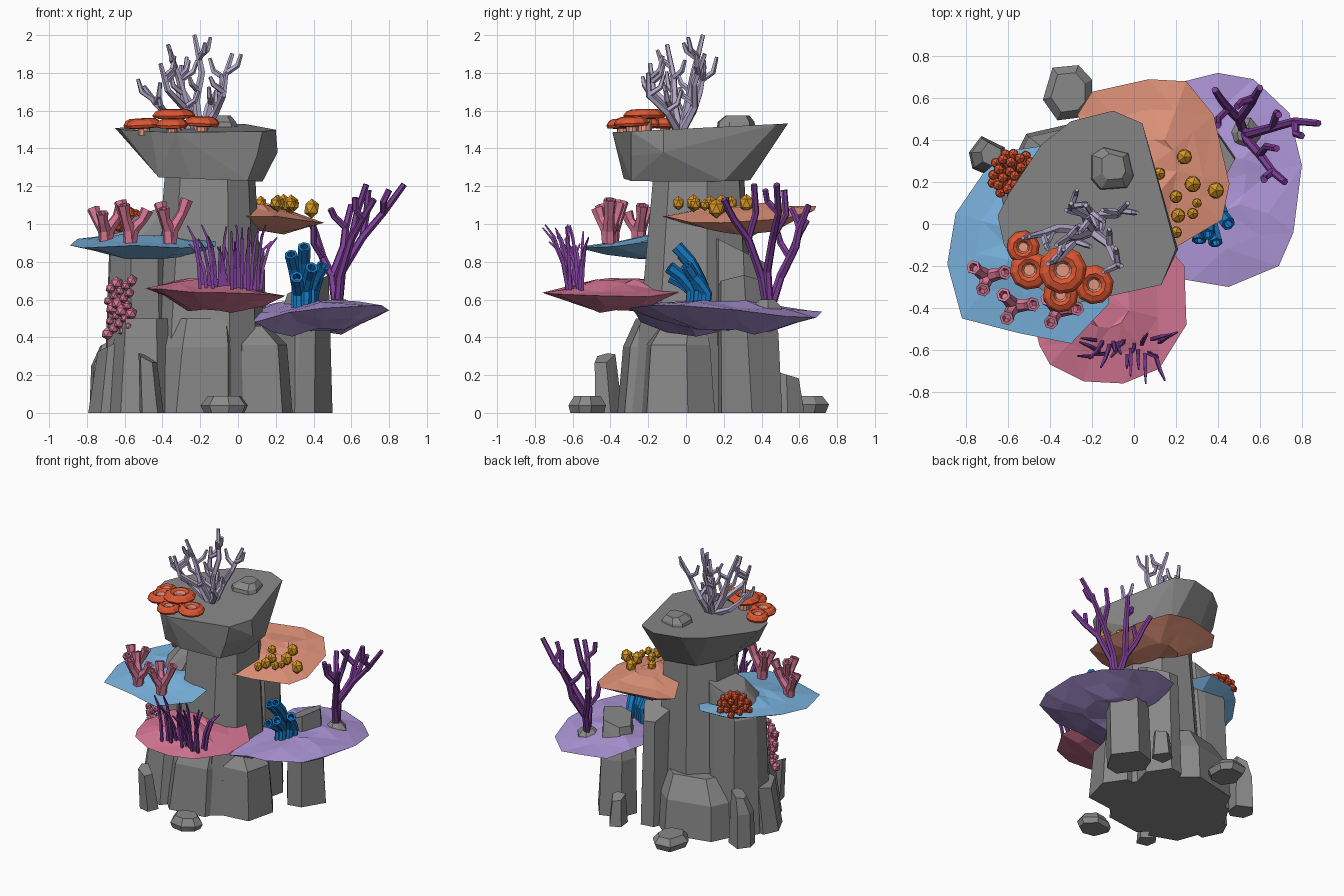
import bpy, bmesh, math, random
from mathutils import Vector as V

if "Cube" in bpy.data.objects:
    bpy.data.objects.remove(bpy.data.objects["Cube"])
R = random.Random(7)

def material(name, rgb):
    m = bpy.data.materials.new(name)
    m.diffuse_color = [((c / 255 + .055) / 1.055) ** 2.4 for c in rgb] + [1]
    m.use_nodes = True
    m.node_tree.nodes["Principled BSDF"].inputs["Base Color"].default_value = m.diffuse_color
    return m

GREY = material("rock grey", (136, 136, 136))
SKY = material("light blue", (124, 182, 226))
PINK = material("pink", (216, 120, 150))
SALMON = material("salmon", (232, 152, 126))
LILAC = material("lilac", (174, 150, 216))
LAV = material("pale lavender", (180, 170, 202))
RED = material("red orange", (222, 86, 50))
GOLD = material("gold", (216, 152, 36))
BLUE = material("strong blue", (20, 120, 196))
PURPLE = material("purple", (126, 62, 152))

def finish(name, bm, *mats):
    bmesh.ops.recalc_face_normals(bm, faces=bm.faces)
    me = bpy.data.meshes.new(name)
    bm.to_mesh(me)
    bm.free()
    for m in mats:
        me.materials.append(m)
    ob = bpy.data.objects.new(name, me)
    bpy.context.collection.objects.link(ob)

def hull(name, pts):
    bm = bmesh.new()
    for p in pts:
        bm.verts.new(p)
    bmesh.ops.convex_hull(bm, input=bm.verts)
    bmesh.ops.delete(bm, geom=[v for v in bm.verts if not v.link_faces], context='VERTS')
    bmesh.ops.dissolve_limit(bm, angle_limit=.06, verts=bm.verts, edges=bm.edges)
    finish(name, bm, GREY)

def rock(name, rings, n=7, jit=.06, slope=(0, 0)):
    """Faceted stone: rings of (cx, cy, rx, ry, z); the top ring may slope."""
    pts, a0 = [], R.random()
    js = [(R.uniform(-.25, .25), R.uniform(1 - jit, 1 + jit)) for _ in range(n)]
    for k, (cx, cy, rx, ry, z) in enumerate(rings):
        for i, (da, s) in enumerate(js):
            a = a0 + (i + da) * math.tau / n
            dx, dy = rx * s * math.cos(a), ry * s * math.sin(a)
            dz = slope[0] * dx + slope[1] * dy if k == len(rings) - 1 else 0
            pts.append((cx + dx, cy + dy, z + dz))
    hull(name, pts)

def plate(name, rim, top, bottom, mat):
    """Shelf coral: irregular rim, low crown (x,y,z) and deeper underside (x,y,z)."""
    bm = bmesh.new()
    n = len(rim)
    def ring(c, f):
        return [bm.verts.new(V(p).lerp(V(c), f) + V((0, 0, R.uniform(-.012, .012)))) for p in rim]
    edge = ring(rim[0], 0)
    for c, fs in ((top, (.35, .7)), (bottom, (.28, .6))):
        prev = edge
        for f in fs:
            cur = ring(c, f)
            for i in range(n):
                j = (i + 1) % n
                bm.faces.new((prev[i], prev[j], cur[j], cur[i]))
            prev = cur
        bm.faces.new(prev)
    bmesh.ops.triangulate(bm, faces=bm.faces)
    finish(name, bm, mat)

def tube(bm, pts, radii, sides=6, hollow=False, axis=None, mats=None):
    pts = [V(p) for p in pts]
    radii = list(radii)
    n, rings, u = len(pts), [], None
    tans = [V(axis) if axis else (pts[min(i + 1, n - 1)] - pts[max(i - 1, 0)]).normalized() for i in range(n)]
    if hollow:
        e, t, r = pts[-1], tans[-1], radii[-1]
        pts += [e, e - t * r * 1.2]
        radii += [r * .6, r * .5]
        tans += [t, t]
    for p, r, t in zip(pts, radii, tans):
        u = t.orthogonal() if u is None else u - t * u.dot(t)
        u.normalize()
        w = t.cross(u)
        rings.append([bm.verts.new(p + (u * math.cos(a) + w * math.sin(a)) * r)
                      for a in (math.tau * k / sides for k in range(sides))])
    for k in range(len(rings) - 1):
        for i in range(sides):
            j = (i + 1) % sides
            f = bm.faces.new((rings[k][i], rings[k][j], rings[k + 1][j], rings[k + 1][i]))
            f.material_index = mats[k] if mats else 0
    bm.faces.new(rings[0])
    bm.faces.new(rings[-1]).material_index = mats[-1] if mats else 0

def taper(a, b, n):
    return [a + (b - a) * i / (n - 1) for i in range(n)]

def ball(bm, c, r, sz=1):
    g = bmesh.ops.create_icosphere(bm, subdivisions=1, radius=r)
    for v in g['verts']:
        v.co = V((v.co.x, v.co.y, v.co.z * sz)) + V(c)

# rock tower
rock("main_column", [(-.18, .04, .34, .38, 0), (-.17, .06, .28, .33, .7), (-.16, .06, .25, .27, 1.27)], 8)
rock("left_pillar", [(-.52, .07, .2, .27, 0), (-.52, .07, .17, .23, .88), (-.43, .11, .13, .15, 1.08)], 7, .05, (.35, 0))
rock("back_block", [(-.27, .22, .37, .29, 0), (-.27, .22, .35, .27, .26), (-.24, .2, .26, .2, .42)], 7)
rock("front_block", [(-.22, -.18, .24, .2, 0), (-.2, -.15, .21, .2, .35), (-.19, -.1, .18, .18, .5)], 7)
rock("left_front_block", [(-.48, -.12, .21, .23, 0), (-.48, -.08, .17, .18, .5)], 6)
rock("right_buttress", [(.1, -.04, .19, .22, 0), (.09, -.04, .17, .19, .36), (.04, -.02, .12, .14, .46)], 6)
rock("right_pillar", [(.34, .34, .16, .17, 0), (.34, .33, .15, .16, .42), (.37, .3, .11, .13, .68)], 6, .04, (.45, 0))
rock("rear_buttress", [(.02, .3, .14, .18, 0), (.02, .29, .12, .16, .86)], 6, .04, (0, -.5))
rock("left_base_stone", [(-.7, .32, .09, .1, 0), (-.7, .32, .08, .09, .25), (-.68, .33, .05, .06, .38)], 6, .05, (.5, 0))
rock("left_front_base_stone", [(-.7, -.0, .09, .14, 0), (-.67, .02, .07, .12, .36)], 6, .05, (.5, 0))
rock("front_spike_stone", [(-.46, -.41, .065, .08, 0), (-.48, -.43, .05, .06, .29)], 5, .05, (-.5, .2))
rock("rear_spike_stone", [(.2, .55, .07, .08, 0), (.2, .54, .05, .06, .2)], 5, .05, (0, -.3))
rock("front_boulder", [(-.07, -.52, .11, .09, 0), (-.07, -.52, .13, .1, .04), (-.07, -.52, .09, .07, .09)], 7)
rock("rear_boulder", [(-.31, .63, .11, .12, 0), (-.31, .63, .13, .14, .045), (-.31, .63, .09, .1, .09)], 7)
rock("coral_foot_stone", [(.53, .43, .09, .08, .52), (.53, .43, .08, .075, .56), (.53, .43, .04, .04, .6)], 7)
rock("summit_stone", [(-.11, .26, .12, .12, 1.48), (-.11, .26, .1, .11, 1.54), (-.1, .27, .06, .07, 1.575)], 7)

# overhanging top slab
top = [(-.10, .54), (-.30, .49), (-.44, .38), (-.6, .14), (-.65, .04), (-.62, -.1), (-.46, -.3),
       (-.33, -.39), (-.05, -.32), (.13, -.29), (.2, -.12), (.12, .17), (.04, .48)]
low = [(-.42, -.28), (-.25, -.33), (.05, -.29), (.13, -.1), (.09, .2), (-.05, .34), (-.3, .3), (-.42, .1)]
hull("top_slab", [(x, y, 1.505 + .05 * y) for x, y in top] + [(x, y, 1.23 - .04 * x) for x, y in low]
     + [(.21, -.12, 1.38), (.1, -.29, 1.36)])

# shelf corals
plate("blue_shelf", [(-.38, .38, .94), (-.59, .35, .94), (-.72, .24, .94), (-.85, .05, .92), (-.89, -.19, .895),
      (-.82, -.45, .885), (-.55, -.52, .875), (-.3, -.57, .87), (-.12, -.38, .88), (-.12, -.1, .91), (-.25, .2, .93)],
      (-.5, -.05, .965), (-.45, -.05, .77), SKY)
plate("pink_shelf", [(-.49, -.42, .66), (-.45, -.58, .655), (-.4, -.67, .65), (-.24, -.75, .64), (-.05, -.76, .635),
      (.12, -.69, .63), (.25, -.48, .61), (.24, -.2, .61), (.1, -.04, .63), (-.25, -.05, .69), (-.42, -.2, .68)],
      (-.14, -.38, .725), (-.14, -.3, .48), PINK)
plate("lilac_shelf", [(.2, .67, .55), (.4, .72, .53), (.57, .69, .51), (.74, .53, .52), (.8, .28, .545), (.76, -.04, .56),
      (.69, -.2, .56), (.45, -.3, .56), (.27, -.27, .54), (.09, -.24, .47), (.08, .1, .53), (.12, .5, .56)],
      (.42, .22, .615), (.42, .25, .36), LILAC)
plate("salmon_shelf", [(-.27, .52, 1.07), (-.2, .63, 1.08), (.07, .69, 1.09), (.25, .68, 1.07), (.38, .52, 1.03),
      (.455, .19, 1.01), (.42, .02, 1.02), (.2, -.11, 1.05), (-.03, -.13, 1.05), (-.1, .2, 1.08)],
      (.1, .28, 1.115), (.1, .33, .9), SALMON)

# staghorn coral on the summit
bm = bmesh.new()
base = V((-.2, -.03, 1.5))
tips = [(-.23, .09, 2.0), (-.37, -.1, 1.95), (-.5, -.06, 1.73), (-.03, .1, 1.9), (-.06, -.2, 1.8),
        (-.3, .1, 1.84), (-.41, -.19, 1.85)]
for t in tips:
    d = V(t) - base
    out = V((d.x, d.y, 0))
    def jit(s=.035):
        return V((R.uniform(-s, s), R.uniform(-s, s), 0))
    pts = [base + out * .1, base + d * .3 + out * .15 + jit(), base + d * .6 + out * .2 + jit(), V(t)]
    tube(bm, pts, (.024, .021, .018, .012), 5)
    for k in (1, 2, 2):
        p = pts[k].lerp(pts[k + 1], R.uniform(0, .5))
        a = R.uniform(0, math.tau)
        q = p + V((math.cos(a) * .06, math.sin(a) * .06, .04))
        q2 = q + V((math.cos(a) * .02, math.sin(a) * .02, R.uniform(.04, .08)))
        tube(bm, [p, q, q2], (.016, .015, .01), 5)
finish("staghorn_coral", bm, LAV)

# domed mushroom corals with a central dimple
bm = bmesh.new()
for x, y, r, z in [(-.53, -.11, .08, 1.555), (-.5, -.22, .095, 1.555), (-.34, -.22, .115, 1.605),
                   (-.35, -.34, .085, 1.555), (-.19, -.29, .095, 1.565)]:
    lean = V((x + .3, y + .15, 0)) * .3
    prof = [(.35, 1.47), (.32, z - .05), (.92, z - .045), (1, z - .03), (.85, z - .008), (.58, z + .003),
            (.38, z - .008), (.28, z - .03)]
    tube(bm, [V((x, y, h)) + lean * (h - z) for f, h in prof], [f * r for f, h in prof], 10,
         axis=(V((0, 0, 1)) + lean).normalized(), mats=[1, 0, 0, 0, 0, 0, 1])
finish("mushroom_corals", bm, RED, SALMON)

# forked pink tube corals on the blue shelf
bm = bmesh.new()
for x, y, a, h in [(-.7, -.25, .3, 1.1), (-.57, -.39, 2.2, 1.12), (-.36, -.41, .1, 1.13)]:
    for k, s in enumerate((1, .9, .75)):
        b = a + k * math.tau / 3
        c, d = math.cos(b) * .09, math.sin(b) * .065
        tube(bm, [(x, y, .9), (x + c * .15, y + d * .15, .97), (x + c * .7, y + d * .7, .94 + (h - .94) * s * .6),
                  (x + c, y + d, .94 + (h - .94) * s)], (.036, .034, .027, .035), 6, True)
finish("pink_tube_corals", bm, PINK)

# pink bead corals on the left pillar
bm = bmesh.new()
for i in range(22):
    x = -.69 + .13 * ((i * .618) % 1)
    ball(bm, (x, -.1 - (x + .69) * .75 + R.uniform(-.02, .02), .42 + .28 * i / 21), R.uniform(.022, .037))
finish("pink_bead_corals", bm, PINK)

# red cluster at the back of the blue shelf
bm = bmesh.new()
c = V((-.57, .23, .94))
for i in range(28):
    z = 1 - i / 28
    a = i * 2.4
    s = math.sqrt(1 - z * z)
    d = V((s * math.cos(a) * .11, s * math.sin(a) * .11, z * .11 + .015))
    tube(bm, [c, c + d], (.014, .02), 5)
    ball(bm, c + d, .027)
finish("red_cluster_coral", bm, RED)

# thin sea whips on the pink shelf
bm = bmesh.new()
for i in range(20):
    x = -.2 + .32 * i / 19
    y = -.55 - R.random() * .09
    h = R.uniform(.18, .33)
    dx, dy = (x + .04) * .45 + R.uniform(-.04, .04), R.uniform(-.14, .06)
    tube(bm, [(x, y, .65), (x + dx * .15, y + dy * .2, .67 + h * .4), (x + dx * .5, y + dy * .6, .67 + h * .8),
              (x + dx, y + dy, .67 + h)], (.012, .012, .01, .005), 4)
finish("sea_whips", bm, PURPLE)

# curved blue tube sponges
bm = bmesh.new()
for x, y, x2, y2, h in [(.35, .07, .35, -.05, .88), (.31, .08, .28, -.02, .84), (.39, .06, .45, .0, .78),
                        (.36, .02, .39, -.09, .77), (.32, .03, .31, -.08, .72), (.4, .1, .42, .04, .72)]:
    m = (h - .57)
    tube(bm, [(x, y, .55), (x, y + .01, .57 + m * .4), ((x + x2) / 2, y * .6 + y2 * .4, .57 + m * .75), (x2, y2, h)],
         taper(.027, .035, 4), 7, True)
finish("blue_tube_sponges", bm, BLUE)

# tall purple branching coral on the lilac shelf
bm = bmesh.new()
for p in [[(.53, .44, .56), (.55, .43, .75), (.66, .46, .93), (.77, .49, 1.06), (.88, .48, 1.21)],
          [(.53, .43, .56), (.54, .4, .72), (.6, .33, .92), (.66, .25, 1.03), (.72, .2, 1.13)],
          [(.52, .45, .56), (.5, .5, .72), (.45, .55, .82), (.41, .6, .95), (.385, .64, 1.02)],
          [(.5, .5, .72), (.56, .58, .88), (.57, .6, .98), (.6, .65, 1.1)],
          [(.45, .55, .82), (.4, .5, .9), (.4, .47, 1.0)],
          [(.6, .33, .92), (.63, .37, 1.06), (.68, .36, 1.21)],
          [(.66, .46, .93), (.68, .53, 1.05), (.69, .52, 1.18)],
          [(.77, .49, 1.06), (.77, .43, 1.12), (.8, .42, 1.18)],
          [(.66, .25, 1.03), (.62, .22, 1.08), (.62, .21, 1.14)],
          [(.57, .6, .98), (.51, .58, 1.04), (.49, .56, 1.08)]]:
    tube(bm, p, taper(.025 if len(p) > 3 else .019, .017, len(p)), 6)
finish("purple_branching_coral", bm, PURPLE)

# gold nubs on the salmon shelf
bm = bmesh.new()
for x, y, r in [(.24, .32, .041), (.12, .24, .033), (.28, .19, .044), (.39, .16, .044), (.2, .13, .034),
                (.3, .1, .026), (.21, .04, .039), (.28, .05, .03), (.2, -.04, .032)]:
    ball(bm, (x, y, 1.11 - max(0, x - .25) * .2), r, 1.2)
finish("gold_nub_corals", bm, GOLD)
